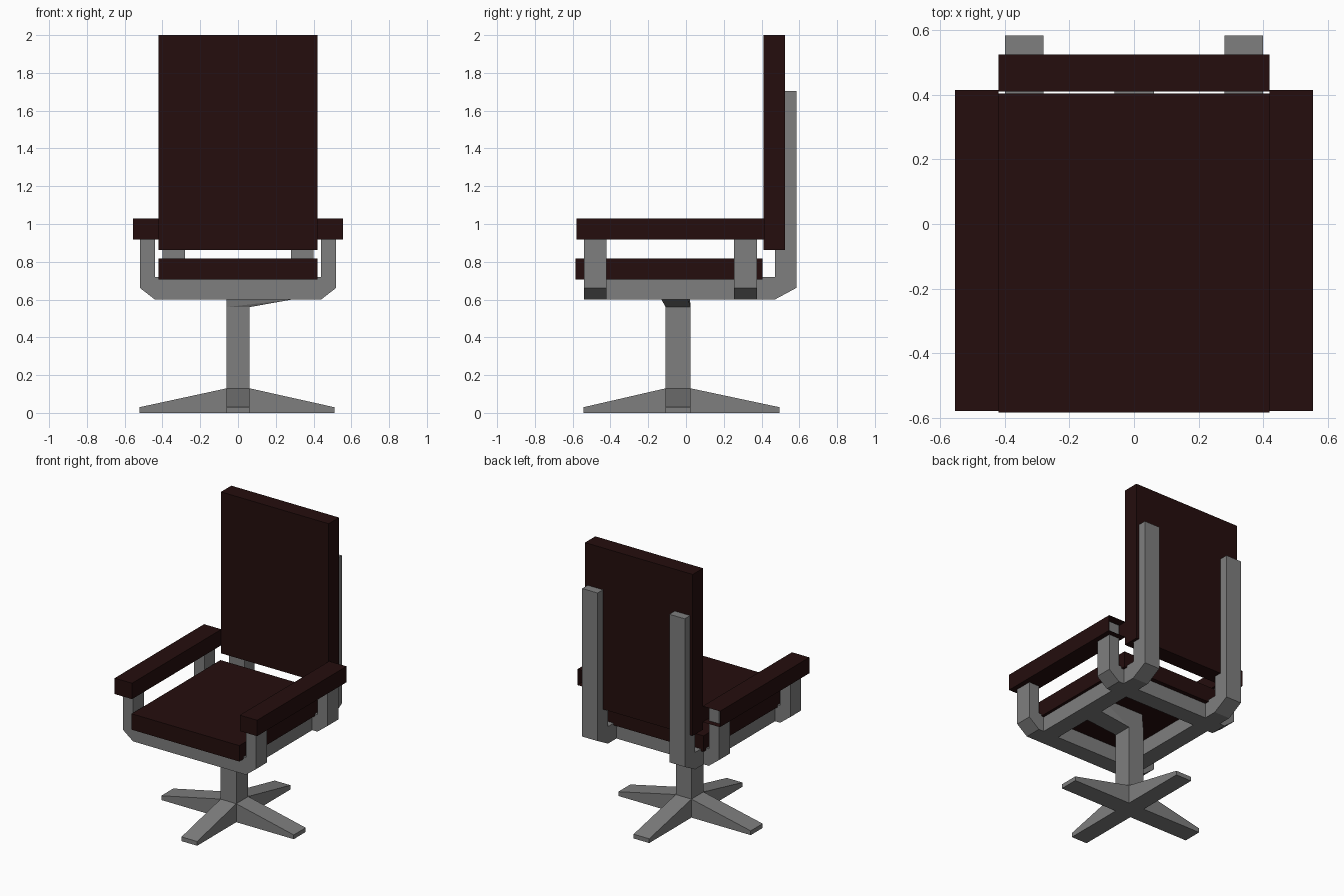
import bpy, bmesh

if "Cube" in bpy.data.objects:
    bpy.data.objects.remove(bpy.data.objects["Cube"])


def material(name, rgb):
    m = bpy.data.materials.new(name)
    m.diffuse_color = (*rgb, 1)
    m.use_nodes = True
    m.node_tree.nodes["Principled BSDF"].inputs["Base Color"].default_value = m.diffuse_color
    return m


LEATHER = material("dark red leather", (0.018, 0.0042, 0.004))
METAL = material("grey metal", (0.21, 0.21, 0.21))


def finish(name, bm, mat):
    bmesh.ops.recalc_face_normals(bm, faces=bm.faces)
    me = bpy.data.meshes.new(name)
    bm.to_mesh(me)
    bm.free()
    me.materials.append(mat)
    ob = bpy.data.objects.new(name, me)
    bpy.context.collection.objects.link(ob)
    return ob


def box(name, x, y, z, mat, open_back=False):
    bm = bmesh.new()
    bmesh.ops.create_cube(bm, size=1)
    for v in bm.verts:
        v.co = [r[0] if c < 0 else r[1] for c, r in zip(v.co, (x, y, z))]
    if open_back:
        bm.normal_update()
        back = [f for f in bm.faces if f.normal.y > 0.9]
        bmesh.ops.delete(bm, geom=back, context='FACES_ONLY')
    return finish(name, bm, mat)


def prism(name, profile, axis, lo, hi, mat):
    """Extrude a (horizontal, z) profile along 'x' or 'y' from lo to hi."""
    bm = bmesh.new()
    place = (lambda a, z: (lo, a, z)) if axis == 'x' else (lambda a, z: (a, lo, z))
    face = bm.faces.new([bm.verts.new(place(a, z)) for a, z in profile])
    new = bmesh.ops.extrude_face_region(bm, geom=[face])["geom"]
    step = (hi - lo, 0, 0) if axis == 'x' else (0, hi - lo, 0)
    bmesh.ops.translate(bm, vec=step, verts=[g for g in new if isinstance(g, bmesh.types.BMVert)])
    return finish(name, bm, mat)


# Cushions
box("seat", (-0.42, 0.42), (-0.585, 0.405), (0.705, 0.817), LEATHER)
box("backrest", (-0.42, 0.42), (0.41, 0.525), (0.863, 2.0), LEATHER)

# Armrests, open at the rear end where the posts show, and back supports
support = [(-0.54, 0.6), (0.47, 0.6), (0.585, 0.662), (0.585, 1.705),
           (0.47, 1.705), (0.47, 0.72), (-0.54, 0.72)]
for side, s in (("left", -1), ("right", 1)):
    box(side + "_armrest", sorted((s * 0.42, s * 0.555)), (-0.58, 0.415),
        (0.918, 1.03), LEATHER, open_back=True)
    prism(side + "_back_support", support, 'x', *sorted((s * 0.28, s * 0.4)), METAL)

# U-shaped arm frames under the seat
half = [(0.44, 0.6), (0.52, 0.662), (0.52, 1.015), (0.44, 1.015), (0.44, 0.72)]
u_shape = half + [(-x, z) for x, z in reversed(half)]
for name, y0 in (("front", -0.54), ("rear", 0.255)):
    prism(name + "_arm_frame", u_shape, 'y', y0, y0 + 0.12, METAL)

# Column and the bracket bending to the right-hand support
box("column", (-0.06, 0.062), (-0.108, 0.025), (0, 0.56), METAL)
bm = bmesh.new()
for x in (-0.06, 0.062):
    for y in (-0.108, 0.025):
        bm.verts.new((x, y, 0.56))
for y in (-0.13, 0.01):
    for x, z in ((-0.06, 0.704), (0.285, 0.704), (0.285, 0.6)):
        bm.verts.new((x, y, z))
bmesh.ops.convex_hull(bm, input=bm.verts)
bmesh.ops.dissolve_limit(bm, angle_limit=0.01, verts=bm.verts, edges=bm.edges)
finish("column_bracket", bm, METAL)


# Four tapered feet
def foot(inner, outer):
    return [(inner, 0), (outer, 0), (outer, 0.03), (inner, 0.13)]


prism("left_foot", foot(-0.06, -0.522), 'y', -0.108, 0.025, METAL)
prism("right_foot", foot(0.062, 0.51), 'y', -0.108, 0.025, METAL)
prism("front_foot", foot(-0.108, -0.543), 'x', -0.06, 0.062, METAL)
prism("back_foot", foot(0.025, 0.495), 'x', -0.06, 0.062, METAL)
